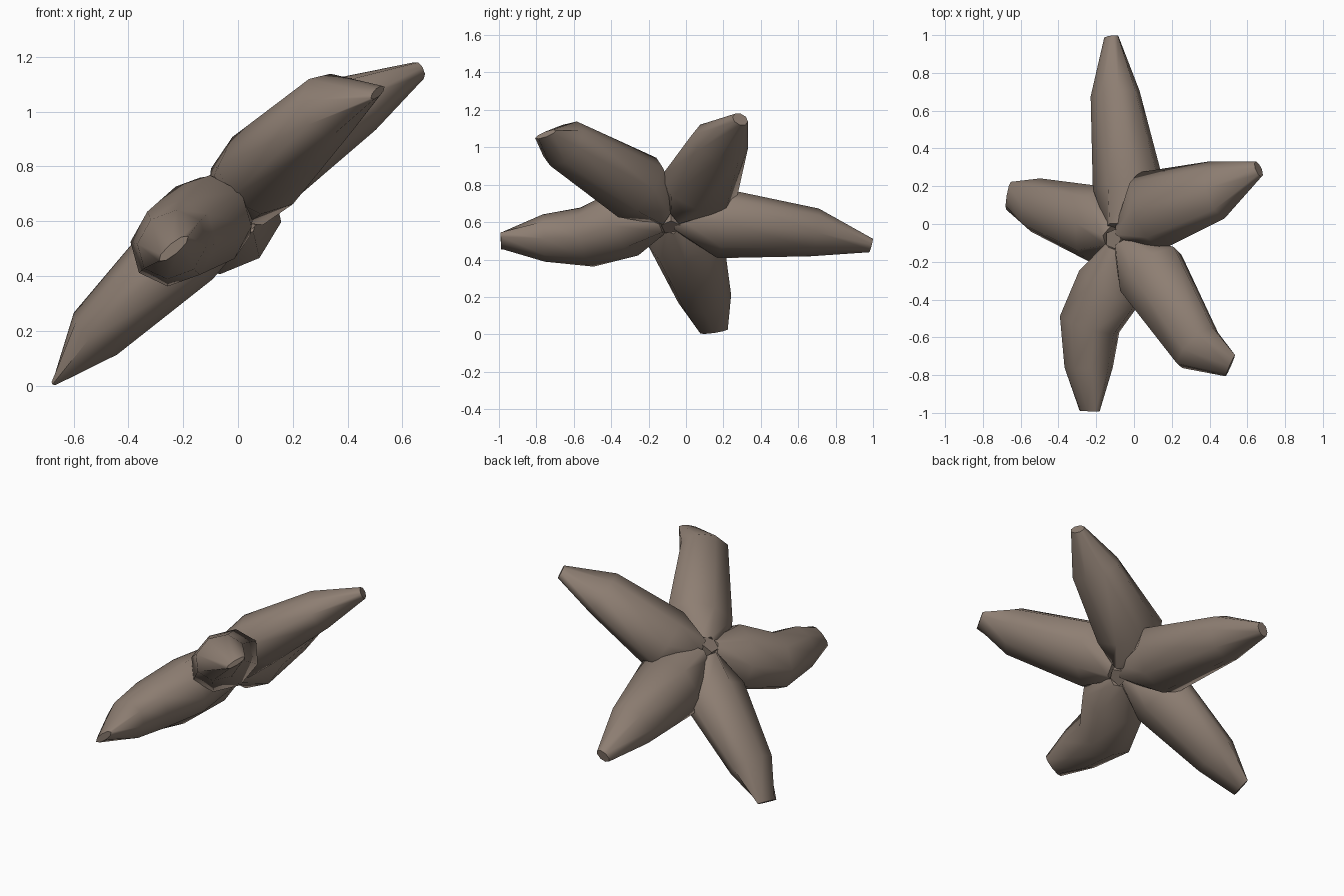
import bpy, bmesh, math
from mathutils import Vector

if "Cube" in bpy.data.objects:
    bpy.data.objects.remove(bpy.data.objects["Cube"])

N = Vector((-0.65, 0, 0.76)).normalized()   # axis of the tilted star
C = Vector((-0.03, -0.08, 0.667))           # middle of the star
SIDES = 8


def loft(name, rings):
    """Join elliptical rings (centre, half width, half thickness) into a closed tube."""
    bm = bmesh.new()
    pts = [Vector(r[0]) for r in rings]
    loops = []
    for i, (p, w, t) in enumerate(rings):
        d = (pts[min(i + 1, len(pts) - 1)] - pts[max(i - 1, 0)]).normalized()
        side = N.cross(d).normalized()
        up = d.cross(side)
        loops.append([bm.verts.new(pts[i] + side * w * math.cos(a) + up * t * math.sin(a))
                      for a in (math.tau * k / SIDES for k in range(SIDES))])
    for a, b in zip(loops, loops[1:]):
        for k in range(SIDES):
            j = (k + 1) % SIDES
            bm.faces.new((a[k], a[j], b[j], b[k]))
    bm.faces.new(loops[0])
    bm.faces.new(loops[-1])
    bmesh.ops.recalc_face_normals(bm, faces=bm.faces)
    me = bpy.data.meshes.new(name)
    bm.to_mesh(me)
    bm.free()
    ob = bpy.data.objects.new(name, me)
    bpy.context.collection.objects.link(ob)
    return ob


mat = bpy.data.materials.new("brown")
mat.diffuse_color = (0.27, 0.21, 0.17, 1)
mat.use_nodes = True
mat.node_tree.nodes["Principled BSDF"].inputs["Base Color"].default_value = mat.diffuse_color

# Five arms, each given from its wide base to its narrow tip
arms = {
    "north_arm": [((-0.03, 0.20, 0.59), 0.21, 0.165), ((-0.10, 0.69, 0.545), 0.14, 0.12),
                  ((-0.12, 0.99, 0.475), 0.045, 0.03)],
    "east_arm": [((0.09, 0.07, 0.79), 0.22, 0.16), ((0.44, 0.18, 1.03), 0.16, 0.115),
                 ((0.66, 0.29, 1.15), 0.045, 0.035)],
    "south_east_arm": [((0.09, -0.26, 0.785), 0.21, 0.165), ((0.335, -0.655, 1.02), 0.15, 0.125),
                       ((0.51, -0.75, 1.07), 0.065, 0.015)],
    "south_arm": [((-0.12, -0.32, 0.595), 0.20, 0.17), ((-0.235, -0.53, 0.52), 0.175, 0.15),
                  ((-0.24, -0.76, 0.515), 0.135, 0.12), ((-0.235, -0.99, 0.50), 0.07, 0.02)],
    "west_arm": [((-0.20, 0.0, 0.50), 0.205, 0.155), ((-0.52, 0.10, 0.19), 0.145, 0.11),
                 ((-0.665, 0.15, 0.015), 0.075, 0.012)],
}
objs = []
for name, rings in arms.items():
    out = Vector(rings[0][0]) - C
    out = (out - N * out.dot(N)).normalized()
    objs.append(loft(name, [(C + out * 0.05, 0.075, 0.14)] + rings))

# Small five-sided hub in the middle
bpy.ops.mesh.primitive_cylinder_add(vertices=5, radius=0.055, depth=0.25, location=C,
                                    rotation=N.to_track_quat('Z', 'Y').to_euler())
hub = bpy.context.object
hub.name = "hub"
hub.data.materials.append(mat)

for o in objs:
    o.data.materials.append(mat)
    bpy.ops.object.select_all(action='DESELECT')
    o.select_set(True)
    bpy.context.view_layer.objects.active = o
    bpy.ops.object.shade_smooth_by_angle(angle=math.radians(60))
